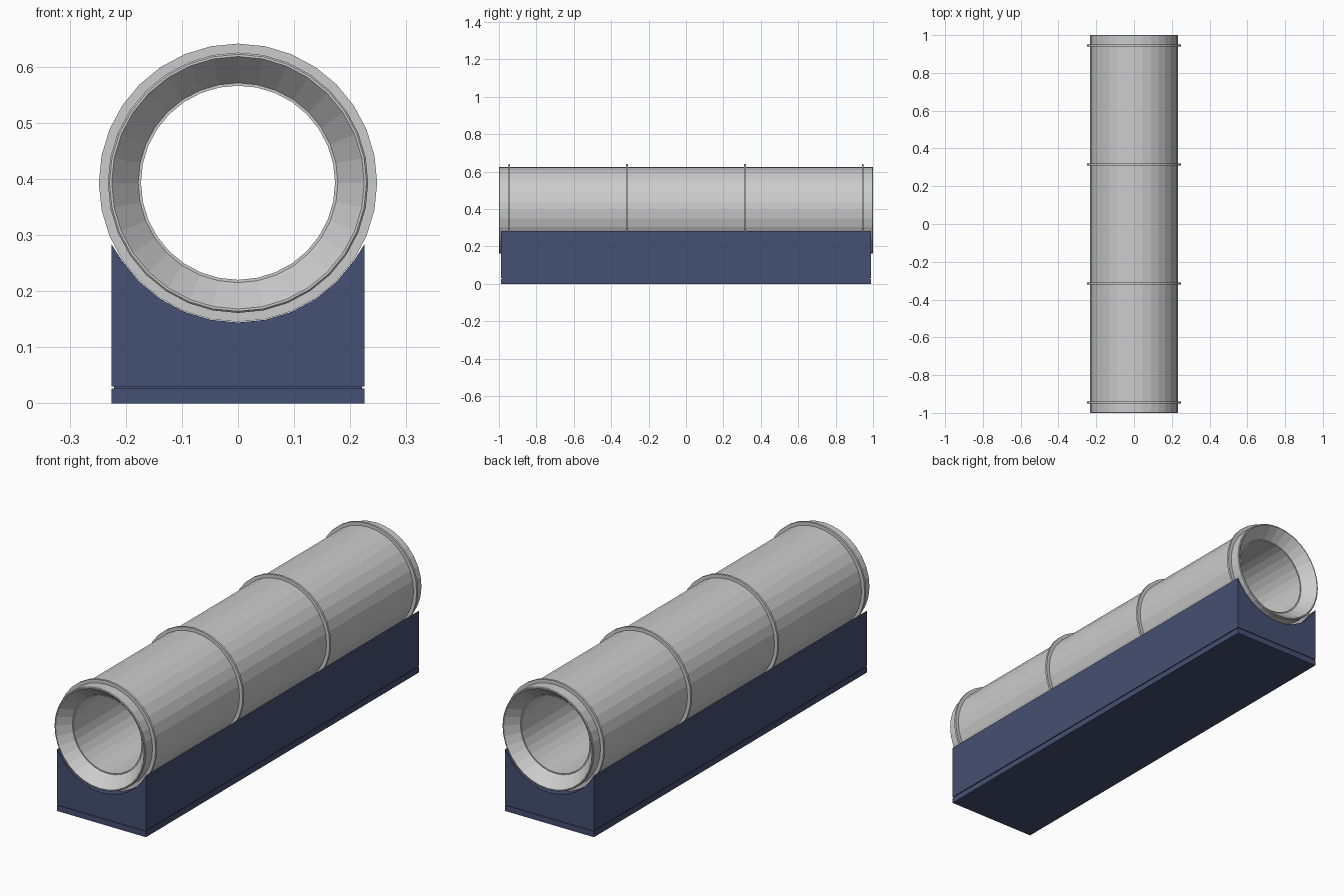
import bpy, bmesh, math

if "Cube" in bpy.data.objects:
    bpy.data.objects.remove(bpy.data.objects["Cube"])

SIDES = 32
AXIS_Z = 0.393

navy = bpy.data.materials.new("navy")
navy.diffuse_color = (0.06, 0.08, 0.17, 1)
navy.use_nodes = True
navy.node_tree.nodes["Principled BSDF"].inputs["Base Color"].default_value = navy.diffuse_color


def finish(name, bm, mat=None):
    bmesh.ops.recalc_face_normals(bm, faces=bm.faces)
    mesh = bpy.data.meshes.new(name)
    bm.to_mesh(mesh)
    bm.free()
    ob = bpy.data.objects.new(name, mesh)
    bpy.context.collection.objects.link(ob)
    if mat:
        mesh.materials.append(mat)
    return ob


def lathe(name, profile):
    """Spin a closed (radius, y) profile around the pipe axis."""
    bm = bmesh.new()
    rings = []
    for i in range(SIDES):
        a = 2 * math.pi * i / SIDES
        rings.append([bm.verts.new((r * math.cos(a), y, AXIS_Z + r * math.sin(a)))
                      for r, y in profile])
    n = len(profile)
    for i in range(SIDES):
        p, q = rings[i], rings[(i + 1) % SIDES]
        for j in range(n):
            k = (j + 1) % n
            bm.faces.new((p[j], p[k], q[k], q[j]))
    return finish(name, bm)


def extrude_y(name, outline, half, mat):
    """Extrude an (x, z) outline from -half to +half along y."""
    bm = bmesh.new()
    face = bm.faces.new([bm.verts.new((x, -half, z)) for x, z in outline])
    new = bmesh.ops.extrude_face_region(bm, geom=[face], use_keep_orig=True)["geom"]
    verts = [v for v in new if isinstance(v, bmesh.types.BMVert)]
    bmesh.ops.translate(bm, verts=verts, vec=(0, 2 * half, 0))
    return finish(name, bm, mat)


def rect(half, z0, z1):
    return [(-half, z0), (half, z0), (half, z1), (-half, z1)]


# Hollow pipe with flared mouths
end = [(0.232, 0.997), (0.229, 1.0), (0.225, 1.0), (0.178, 0.945), (0.173, 0.945)]
lathe("pipe", end + [(r, -y) for r, y in reversed(end)])

# Thin bands around the pipe
for i, y in enumerate((-0.945, -0.315, 0.315, 0.945)):
    lathe(f"pipe_band_{i + 1}", [(0.225, y - 0.005), (0.248, y - 0.005),
                                 (0.248, y + 0.005), (0.225, y + 0.005)])

# Cradle block with a round trough for the pipe
arc = []
for k in range(3, 14):
    a = 2 * math.pi * k / SIDES
    arc.append((0.249 * math.cos(a), AXIS_Z - 0.249 * math.sin(a)))
cradle = [(-0.225, 0.03), (0.225, 0.03), (0.225, 0.283)] + arc + [(-0.225, 0.283)]
extrude_y("cradle_block", cradle, 0.988, navy)

# Recessed seam and base plate
extrude_y("base_seam", rect(0.221, 0.0255, 0.0305), 0.984, navy)
extrude_y("base_plate", rect(0.225, 0.0, 0.026), 0.988, navy)
